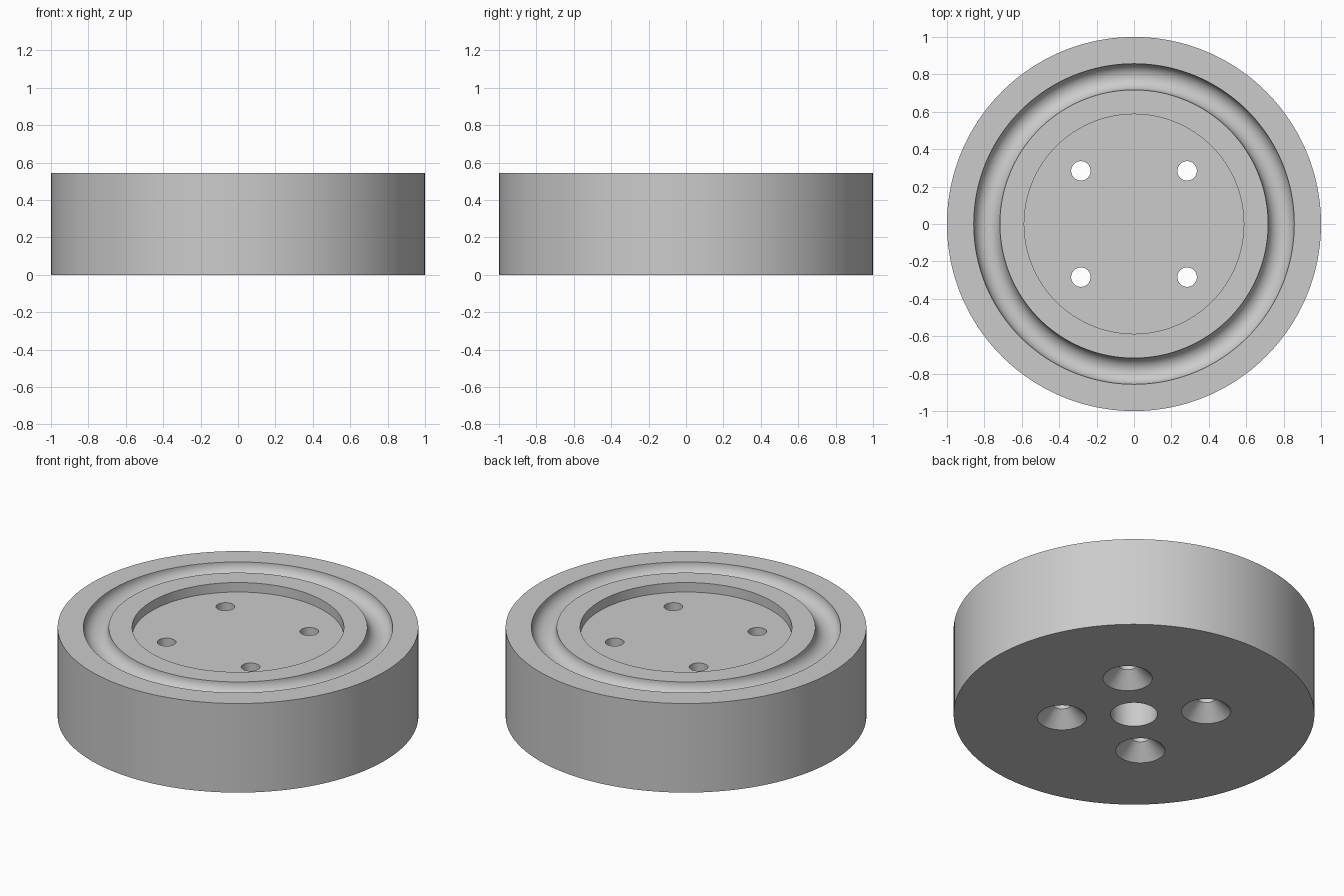
import bpy, math

cube = bpy.data.objects.get("Cube")
if cube:
    bpy.data.objects.remove(cube, do_unlink=True)

# One plain grey for the whole part
grey = bpy.data.materials.new("grey_metal")
grey.use_nodes = True
colour = (0.6, 0.6, 0.6, 1)
grey.diffuse_color = colour
grey.node_tree.nodes["Principled BSDF"].inputs["Base Color"].default_value = colour

HEIGHT = 0.545
POCKET_FLOOR = 0.487
GROOVE_R = 0.787
GROOVE_W = 0.07


def lathe(name, profile, steps, location=(0, 0, 0)):
    """Solid of revolution; the profile starts and ends on the z axis."""
    inner = profile[1:-1]
    n = len(inner)
    verts = []
    for i in range(steps):
        a = 2 * math.pi * i / steps
        verts += [(r * math.cos(a), r * math.sin(a), z) for r, z in inner]
    faces = []
    for i in range(steps):
        p, q = i * n, (i + 1) % steps * n
        faces += [(p + k, q + k, q + k + 1, p + k + 1) for k in range(n - 1)]
    # Flat caps at both ends of the profile
    faces.append([i * n for i in reversed(range(steps))])
    faces.append([i * n + n - 1 for i in range(steps)])
    mesh = bpy.data.meshes.new(name)
    mesh.from_pydata(verts, [], faces)
    mesh.materials.append(grey)
    obj = bpy.data.objects.new(name, mesh)
    obj.location = location
    bpy.context.collection.objects.link(obj)
    return obj


# Disc with blind centre bore below, round ring groove and shallow pocket above
bore_top = 0.3
groove = [(GROOVE_R + GROOVE_W * math.cos(t), HEIGHT - GROOVE_W * math.sin(t))
          for t in (math.pi * k / 20 for k in range(21))]
profile = [(0, bore_top), (0.13, bore_top), (0.13, 0), (1, 0), (1, HEIGHT)]
profile += groove
profile += [(0.587, HEIGHT), (0.587, POCKET_FLOOR), (0, POCKET_FLOOR)]
disc = lathe("grooved_disc", profile, 160)

# Four through holes, countersunk from below
hole = [(0, -0.05), (0.187, -0.05), (0.052, 0.085), (0.052, 0.7), (0, 0.7)]
for sx in (-1, 1):
    for sy in (-1, 1):
        cutter = lathe("screw_hole_cutter", hole, 48, (sx * 0.284, sy * 0.284, 0))
        cutter.hide_render = True
        cut = disc.modifiers.new("screw_hole", 'BOOLEAN')
        cut.operation = 'DIFFERENCE'
        cut.solver = 'EXACT'
        cut.object = cutter
        bpy.context.view_layer.objects.active = disc
        bpy.ops.object.modifier_apply(modifier=cut.name)
        bpy.data.objects.remove(cutter, do_unlink=True)

# Smooth walls with crisp rims
bpy.ops.object.select_all(action='DESELECT')
disc.select_set(True)
bpy.context.view_layer.objects.active = disc
bpy.ops.object.shade_smooth_by_angle(angle=math.radians(30))
